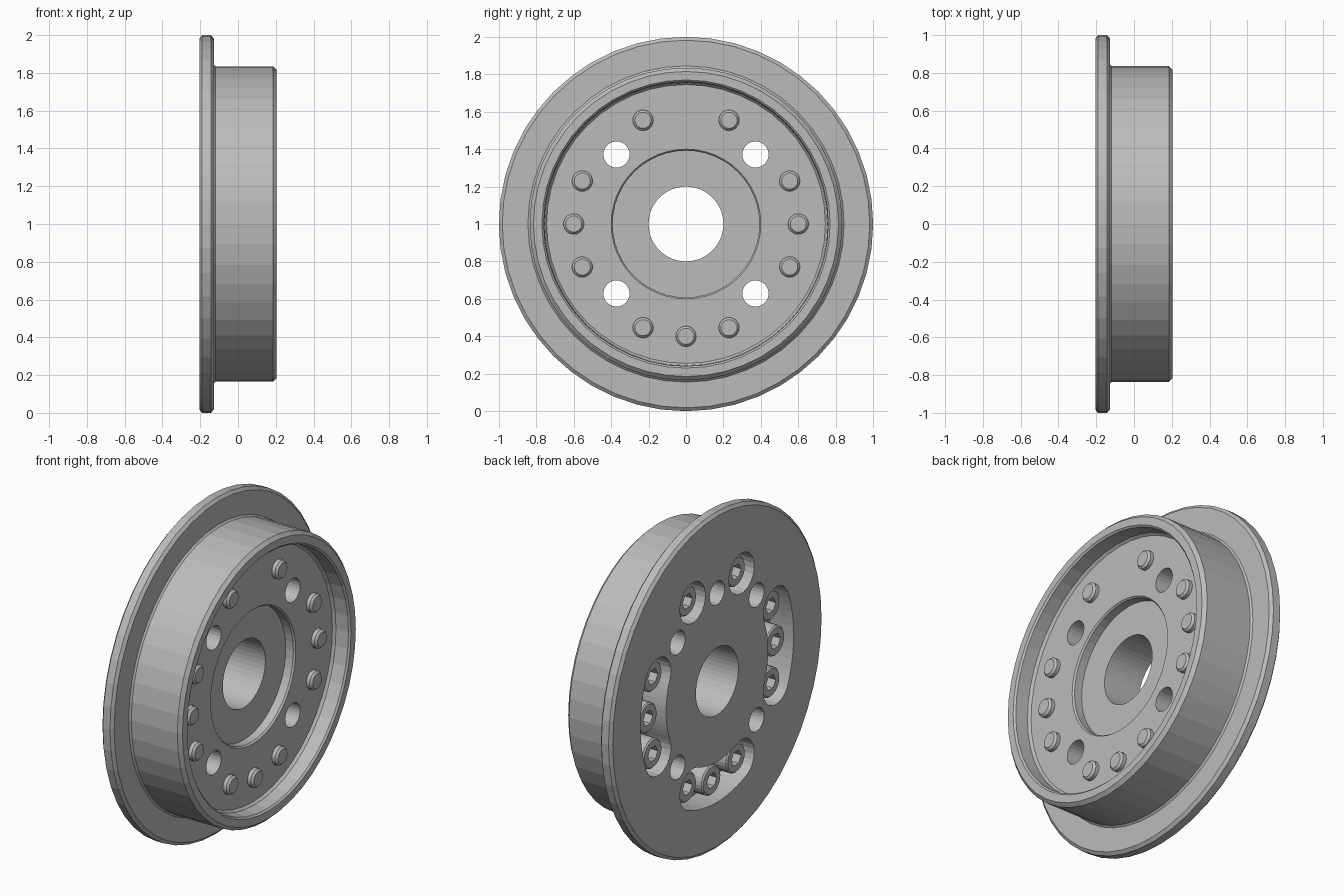
import bpy, bmesh
from math import pi, cos, sin, radians
from mathutils import Matrix

if "Cube" in bpy.data.objects:
    bpy.data.objects.remove(bpy.data.objects["Cube"])

steel = bpy.data.materials.new("plain grey steel")
steel.use_nodes = True
colour = (0.5, 0.5, 0.5, 1)
steel.diffuse_color = colour
steel.node_tree.nodes["Principled BSDF"].inputs["Base Color"].default_value = colour

BACK = -0.205      # outer face of the flange
FLOOR = 0.10       # floor of the open side
POCKET = -0.05     # floor of the screw pockets
BOLT_R = 0.6       # bolt circle
HOLE_R = 0.525     # hole circle


def make_object(name, bm):
    bmesh.ops.remove_doubles(bm, verts=bm.verts, dist=1e-5)
    bmesh.ops.recalc_face_normals(bm, faces=bm.faces)
    mesh = bpy.data.meshes.new(name)
    bm.to_mesh(mesh)
    bm.free()
    mesh.materials.append(steel)
    obj = bpy.data.objects.new(name, mesh)
    bpy.context.collection.objects.link(obj)
    return obj


def lathe(name, profile, steps, closed):
    """Spin (x, radius) points around the x axis."""
    bm = bmesh.new()
    verts = [bm.verts.new((x, 0, r)) for x, r in profile]
    edges = [bm.edges.new(pair) for pair in zip(verts, verts[1:])]
    if closed:
        edges.append(bm.edges.new((verts[-1], verts[0])))
    bmesh.ops.spin(bm, geom=verts + edges, axis=(1, 0, 0), cent=(0, 0, 0),
                   angle=2 * pi, steps=steps, use_merge=True)
    return make_object(name, bm)


def prism(bm, outline, x0, x1):
    """Extrude a (y, z) outline along x."""
    face = bm.faces.new([bm.verts.new((x0, y, z)) for y, z in outline])
    ext = bmesh.ops.extrude_face_region(bm, geom=[face], use_keep_orig=True)
    moved = [g for g in ext["geom"] if isinstance(g, bmesh.types.BMVert)]
    bmesh.ops.translate(bm, verts=moved, vec=(x1 - x0, 0, 0))


def polar(r, a, centre=(0, 0)):
    return centre[0] + r * cos(a), centre[1] + r * sin(a)


def disc(r, sides, centre=(0, 0)):
    return [polar(r, 2 * pi * i / sides, centre) for i in range(sides)]


def slot(a0, a1, r, n=12):
    """Curved slot along the bolt circle; a round pocket when a0 equals a1."""
    arc = 0 if a0 == a1 else n
    pts = [polar(r, a1 + pi * i / n, polar(BOLT_R, a1)) for i in range(n)]
    pts += [polar(BOLT_R - r, a1 + (a0 - a1) * i / n) for i in range(arc)]
    pts += [polar(r, a0 + pi + pi * i / n, polar(BOLT_R, a0)) for i in range(n)]
    pts += [polar(BOLT_R + r, a0 + (a1 - a0) * i / n) for i in range(arc)]
    return pts


def cut(obj, bm):
    """Subtract the cutter solid, then discard it."""
    cutter = make_object("cutter", bm)
    cutter.hide_render = True
    mod = obj.modifiers.new("cut", 'BOOLEAN')
    mod.operation = 'DIFFERENCE'
    mod.solver = 'EXACT'
    mod.object = cutter
    deps = bpy.context.evaluated_depsgraph_get()
    mesh = bpy.data.meshes.new_from_object(obj.evaluated_get(deps))
    obj.modifiers.clear()
    obj.data = mesh
    bpy.data.objects.remove(cutter)


# Flanged wheel body with open side, centre recess and bore
wheel = lathe("flanged_wheel", [
    (BACK, 0.2), (BACK, 0.982), (-0.19, 1), (-0.143, 1), (-0.128, 0.982),
    (-0.128, 0.845), (-0.118, 0.835), (0.185, 0.835), (0.205, 0.815),
    (0.205, 0.77), (0.195, 0.76), (0.115, 0.757), (FLOOR, 0.745),
    (FLOOR, 0.4), (0.09, 0.392), (0.04, 0.392), (0.04, 0.2)], 48, True)

# Screw pockets, four through holes and one blind hole
bm = bmesh.new()
for start, end in ((-22.5, 22.5), (157.5, 202.5), (247.5, 292.5),
                   (67.5, 67.5), (112.5, 112.5)):
    prism(bm, slot(radians(start), radians(end), 0.12), BACK - 0.1, POCKET)
for k in range(4):
    centre = polar(HOLE_R, pi / 4 + k * pi / 2)
    prism(bm, disc(0.07, 24, centre), BACK - 0.1, 0.3)
prism(bm, disc(0.07, 24, (0, HOLE_R)), BACK - 0.1, 0.04)
cut(wheel, bm)
wheel.location.z = 1

# Socket screw with chamfered head and tip
bolt = lathe("socket_screw", [
    (-0.17, 0), (-0.17, 0.08), (-0.162, 0.088), (POCKET + 0.005, 0.088),
    (POCKET + 0.005, 0.055), (0.122, 0.055), (0.134, 0.043), (0.134, 0)],
    24, False)
bm = bmesh.new()
prism(bm, disc(0.046, 6), -0.3, -0.11)
cut(bolt, bm)

# Screws around the bolt circle
for i, angle in enumerate((-22.5, 0, 22.5, 67.5, 112.5, 157.5, 180, 202.5,
                           247.5, 270, 292.5)):
    screw = bolt if i == 0 else bolt.copy()
    if i:
        screw.name = f"socket_screw_{i + 1}"
        bpy.context.collection.objects.link(screw)
    y, z = polar(BOLT_R, radians(angle))
    screw.matrix_world = Matrix.Translation((0, y, z + 1))
